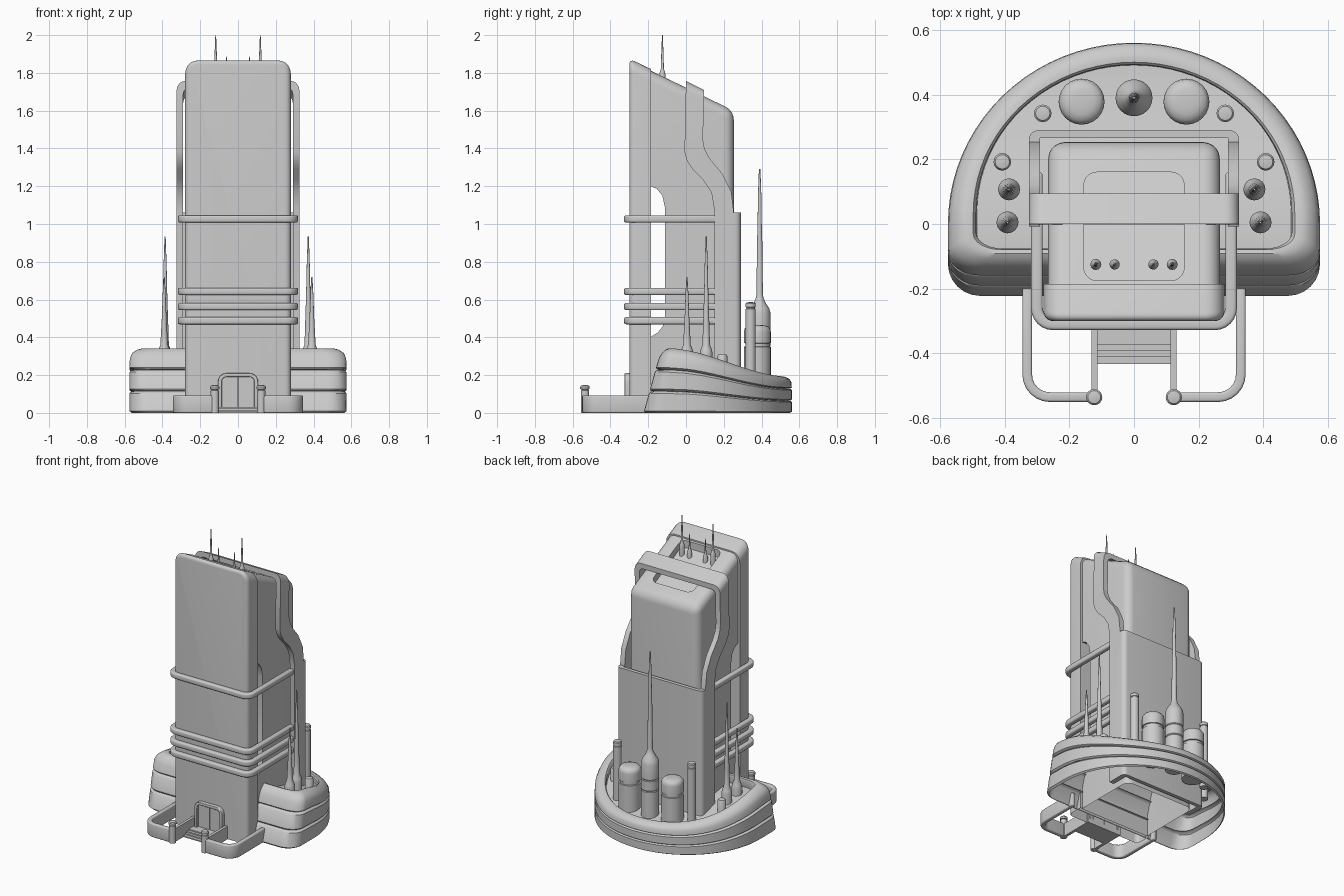
import bpy, bmesh, math
from mathutils import Vector

if "Cube" in bpy.data.objects:
    bpy.data.objects.remove(bpy.data.objects["Cube"])


def finish(name, bm):
    bmesh.ops.recalc_face_normals(bm, faces=bm.faces[:])
    me = bpy.data.meshes.new(name)
    bm.to_mesh(me)
    bm.free()
    ob = bpy.data.objects.new(name, me)
    bpy.context.collection.objects.link(ob)
    return ob


def bevel(bm, test, width, seg=5):
    """Round the edges whose midpoint and direction pass the test."""
    sel = []
    for e in bm.edges:
        a, b = e.verts[0].co, e.verts[1].co
        d = (b - a).normalized()
        if test((a + b) / 2, Vector((abs(d.x), abs(d.y), abs(d.z)))):
            sel.append(e)
    bmesh.ops.bevel(bm, geom=sel, offset=width, offset_type='OFFSET', segments=seg,
                    profile=0.5, affect='EDGES', clamp_overlap=True)


def prism(name, yz, x0, x1, bevels=()):
    """Side profile extruded across x."""
    bm = bmesh.new()
    f = bm.faces.new([bm.verts.new((x0, y, z)) for y, z in yz])
    r = bmesh.ops.extrude_face_region(bm, geom=[f])
    bmesh.ops.translate(bm, vec=(x1 - x0, 0, 0),
                        verts=[v for v in r['geom'] if isinstance(v, bmesh.types.BMVert)])
    for test, w in bevels:
        bevel(bm, test, w)
    return finish(name, bm)


def box(name, x0, x1, y0, y1, z0, z1):
    return prism(name, [(y0, z0), (y1, z0), (y1, z1), (y0, z1)], x0, x1)


def cut(ob, cutter):
    m = ob.modifiers.new("cut", 'BOOLEAN')
    m.operation, m.solver, m.object = 'DIFFERENCE', 'EXACT', cutter
    dg = bpy.context.evaluated_depsgraph_get()
    me = bpy.data.meshes.new_from_object(ob.evaluated_get(dg))
    ob.modifiers.clear()
    ob.data = me
    bpy.data.objects.remove(cutter)


def open_bottom(ob):
    bm = bmesh.new()
    bm.from_mesh(ob.data)
    low = [f for f in bm.faces if all(v.co.z < .001 for v in f.verts)]
    bmesh.ops.delete(bm, geom=low, context='FACES')
    bm.to_mesh(ob.data)
    bm.free()


def fillet(pts, r, n=6):
    """Round the inner corners of an open 2D path."""
    out = [Vector(pts[0])]
    for a, b, c in zip(pts, pts[1:], pts[2:]):
        a, b, c = Vector(a), Vector(b), Vector(c)
        p, q = b + (a - b).normalized() * r, b + (c - b).normalized() * r
        for i in range(n + 1):
            s = i / n * math.pi / 2
            out.append(p + q - b + (b - q) * math.cos(s) + (b - p) * math.sin(s))
    return out + [Vector(pts[-1])]


def wall(name, path, width, z0, z1, round_by=0.0, upright=False):
    """Bar of rectangular section along a 2D path; upright puts the path in xz."""
    bm = bmesh.new()
    rows = []
    for i, p in enumerate(path):
        t = (path[min(i + 1, len(path) - 1)] - p).normalized() + (p - path[max(i - 1, 0)]).normalized()
        t.normalize()
        o = Vector((-t.y, t.x)) * width / 2
        sec = [(p + o, z0), (p - o, z0), (p - o, z1), (p + o, z1)]
        rows.append([bm.verts.new((q.x, h, q.y) if upright else (q.x, q.y, h)) for q, h in sec])
    for a, b in zip(rows, rows[1:]):
        for k in range(4):
            bm.faces.new((a[k], a[(k + 1) % 4], b[(k + 1) % 4], b[k]))
    bm.faces.new(rows[0])
    bm.faces.new(rows[-1])
    if round_by:
        bmesh.ops.recalc_face_normals(bm, faces=bm.faces[:])
        sel = [e for e in bm.edges if e.calc_face_angle(0) > 1.0]
        bmesh.ops.bevel(bm, geom=sel, offset=round_by, segments=3, profile=0.5, affect='EDGES')
    return finish(name, bm)


def lathe(name, x, y, prof, n=24):
    bm = bmesh.new()
    rings = [[bm.verts.new((x + r * math.cos(i * math.tau / n), y + r * math.sin(i * math.tau / n), z))
              for i in range(n)] for r, z in prof]
    for a, b in zip(rings, rings[1:]):
        for i in range(n):
            bm.faces.new((a[i], a[(i + 1) % n], b[(i + 1) % n], b[i]))
    bm.faces.new(rings[0])
    bm.faces.new(rings[-1])
    return finish(name, bm)


# Tall front slab with sloped top
slab = prism("front_slab", [(-.30, .0), (-.185, .0), (-.185, 1.82), (-.30, 1.875)], -.28, .28,
             [(lambda m, d: m.z > 1.7 and d.y > .8, .06),
              (lambda m, d: m.y < -.295 and m.z > .01, .03)])
open_bottom(slab)

# Main tower with the recess behind the slab
tower = prism("main_tower", [(-.19, 0), (.253, 0), (.253, 1.6), (-.19, 1.813), (-.19, 1.2), (-.155, 1.187),
                             (-.125, 1.15), (-.11, 1.08), (-.11, .5), (-.125, .455), (-.15, .425), (-.19, .40)],
              -.265, .265,
              [(lambda m, d: (m.z > 1.65 and d.y > .8) or (m.y > .24 and (d.z > .9 or m.z > 1.55)), .05)])
roof = lambda y, dz: 1.813 - .48 * (y + .19) + dz
cut(tower, prism("roof_cutter", [(-.175, roof(-.175, -.05)), (.16, roof(.16, -.05)),
                                 (.16, roof(.16, .1)), (-.175, roof(-.175, .1))], -.155, .155,
                 [(lambda m, d: d.z > .9, .04)]))
open_bottom(tower)

# Rear shell with the strap that climbs over the roof
shell = prism("rear_shell_and_strap",
              [(.15, .02), (.29, .02), (.29, 1.06), (.253, 1.06), (.24, 1.17), (.19, 1.27), (.155, 1.31),
               (.12, 1.355), (.098, 1.40), (.09, 1.445), (.095, 1.71), (0, 1.757), (-.008, 1.38), (.005, 1.335),
               (.035, 1.29), (.09, 1.235), (.135, 1.165), (.15, 1.075)], -.325, .325,
              [(lambda m, d: m.z > 1.72 and d.y > .8, .045), (lambda m, d: m.y > .28 and d.z > .9, .03)])
cut(shell, prism("shell_cutter", [(-.1, -.1), (.265, -.1), (.265, 1.595), (-.1, 1.767)], -.29, .29,
                 [(lambda m, d: m.z > 1.6 and d.y > .8, .03)]))

# Horizontal bands around the slab
for i, z in enumerate((1.027, .643, .563, .488)):
    path = fillet([(-.30, .16), (-.30, -.31), (.30, -.31), (.30, .16)], .05)
    wall(f"band_{i + 1}", path, .036, z - .019, z + .019, .01)

# Curved podium: D-shaped outline lofted through grooved layers to a sunken floor
half = [Vector((.575 * math.sin(a), .56 * math.cos(a))) for a in [i * math.pi / 40 for i in range(20)]]
half += fillet([(.575, 0), (.575, -.225), (0, -.225)], .1)
outline = half[:-1] + [half[-1]] + [Vector((-p.x, p.y)) for p in reversed(half[1:-1])]
bm = bmesh.new()
levels = [(0, .01), (.03, 0), (.3, 0), (.325, .006), (.335, .018), (.345, .006), (.37, 0), (.63, 0), (.655, .006),
          (.667, .018), (.68, .006), (.70, 0), (.85, .002), (.93, .012), (.98, .03), (1, .045),
          (.99, .06), (.95, .067), (.82, .069)]
loops = []
for t, inset in levels:
    loop = []
    for p in outline:
        y = p.y * (1 - .42 * t) if p.y < 0 else p.y
        x = p.x * (1 - 1.3 * inset / .575)
        y = .19 + (y - .19) * (1 - inset / .37)
        s = min(max((y + .1) / .65, 0), 1)
        loop.append(bm.verts.new((x, y, t * (.342 - .15 * s * s * (3 - 2 * s)))))
    loops.append(loop)
n = len(outline)
for a, b in zip(loops, loops[1:]):
    for i in range(n):
        bm.faces.new((a[i], a[(i + 1) % n], b[(i + 1) % n], b[i]))
# floor strips between mirrored outline points
fl = loops[-1]
for i in range(n // 2):
    quad = [fl[i], fl[i + 1], fl[(n - i - 1) % n], fl[(n - i) % n]]
    quad = list(dict.fromkeys(quad))
    if len(quad) > 2:
        bm.faces.new(quad)
finish("podium", bm)

# Central rear spire
lathe("rear_spire", 0, .39, [(.057, .12), (.057, .345), (.053, .35), (.057, .355), (.057, .42), (.053, .425),
                             (.057, .43), (.057, .53), (.05, .555), (.03, .585), (.02, .61), (.017, .63),
                             (.014, .9), (.011, 1.0), (.009, 1.15), (.004, 1.29)])

for side, s in (("right", 1), ("left", -1)):
    # Tanks and pipes on the podium
    lathe(f"{side}_tank", s * .162, .378, [(.071, .12), (.071, .35), (.064, .352), (.064, .368), (.071, .37),
                                           (.071, .43), (.068, .445), (.058, .457), (.04, .463), (.02, .465)])
    lathe(f"{side}_tall_pipe", s * .282, .342, [(.027, .12), (.027, .55), (.023, .552), (.023, .558),
                                                (.027, .56), (.027, .578), (.022, .584), (.01, .586)], 16)
    lathe(f"{side}_short_pipe", s * .407, .192, [(.027, .15), (.027, .30), (.022, .308), (.01, .31)], 16)
    for k, (x, y, top) in enumerate(((.372 if s > 0 else .386, .107, .935), (.391, .005, .72))):
        h = top - .34
        lathe(f"{side}_spike_{k + 1}", s * x, y,
              [(.034, .2), (.034, .315), (.03, .335), (.02, .36), (.017, .34 + .2 * h), (.012, .34 + .45 * h),
               (.008, .34 + .75 * h), (.003, top)], 16)
    # Roof antennas
    lathe(f"{side}_roof_antenna", s * .118, -.125, [(.017, 1.71), (.017, 1.79), (.012, 1.81), (.008, 1.82),
                                                    (.006, 1.9), (.002, 2.0)], 12)
    lathe(f"{side}_small_antenna", s * .06, -.125, [(.016, 1.71), (.016, 1.765), (.007, 1.785),
                                                    (.004, 1.83), (.002, 1.887)], 12)
    # Forecourt walls, stair sides and gate posts
    wall(f"{side}_court_wall", fillet([(s * .33, -.19), (s * .33, -.535), (s * .12, -.535)], .07),
         .03, 0, .093, .008)
    box(f"{side}_stair_side", s * .113, s * .132, -.53, -.29, 0, .09)
    lathe(f"{side}_gate_post", s * .123, -.535, [(.022, 0), (.022, .118), (.018, .12), (.018, .124), (.025, .126),
                                                 (.025, .138), (.02, .145), (.01, .147)], 16)
    # Door leaves
    box(f"{side}_door_leaf", s * .002, s * .088, -.308, -.29, .03, .197)

# Door frame and steps
wall("door_frame", fillet([(-.096, .02), (-.096, .2), (.096, .2), (.096, .02)], .035), .02, -.325, -.29, .004, True)
for i, y in enumerate((-.374, -.393, -.411, -.433)):
    box(f"step_{i + 1}", -.115, .115, y, -.29, 0, .032 - .008 * i)

# Smooth shading that keeps hard edges
for ob in bpy.data.objects:
    ob.select_set(True)
bpy.context.view_layer.objects.active = bpy.data.objects["main_tower"]
bpy.ops.object.shade_smooth_by_angle(angle=math.radians(35))
